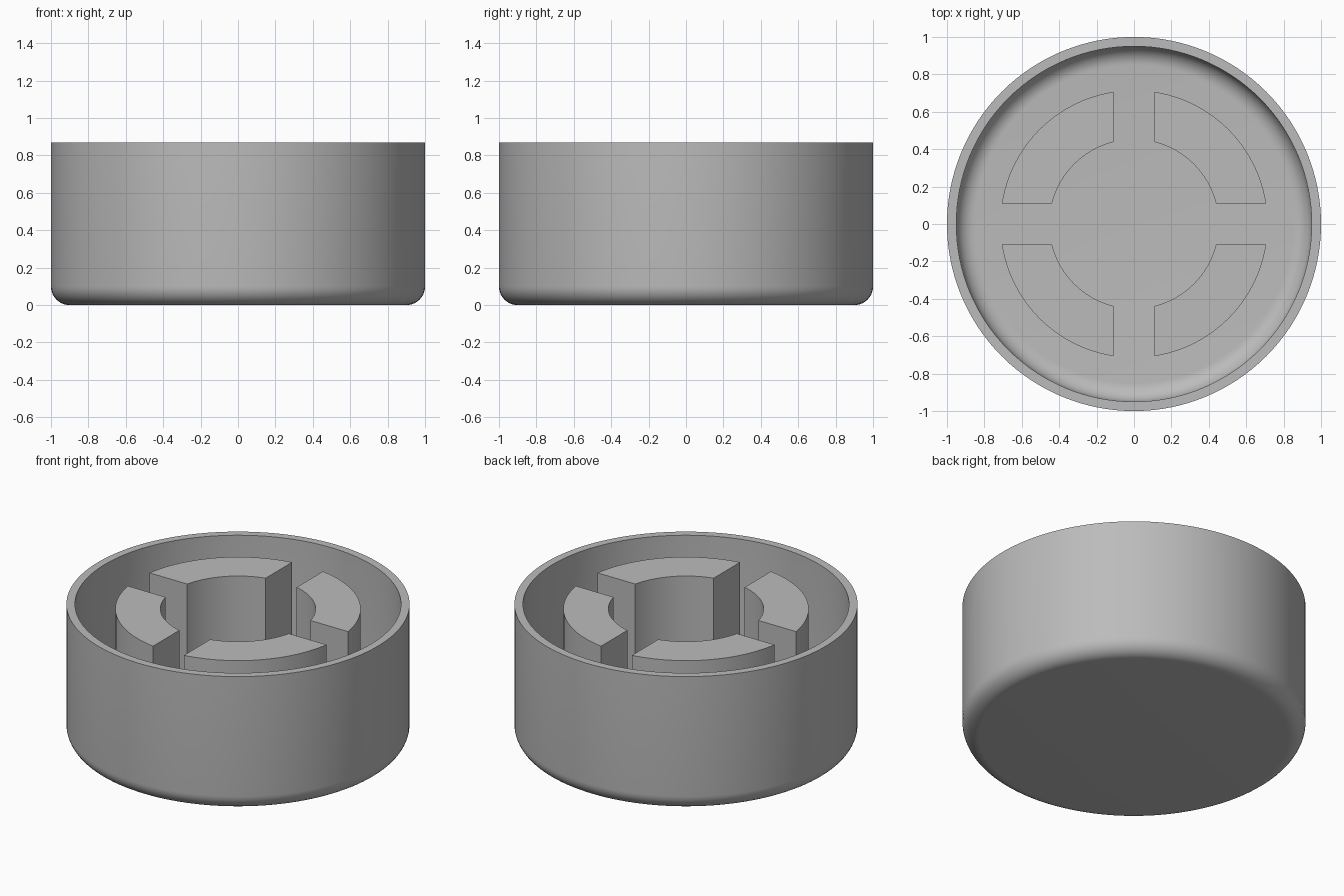
import bpy, bmesh
from math import sin, cos, asin, pi, radians

cube = bpy.data.objects.get("Cube")
if cube:
    bpy.data.objects.remove(cube, do_unlink=True)

grey = bpy.data.materials.new("neutral_grey")
grey.use_nodes = True
colour = (0.5, 0.5, 0.5, 1)
grey.diffuse_color = colour
grey.node_tree.nodes["Principled BSDF"].inputs["Base Color"].default_value = colour

HEIGHT, WALL, FLOOR, FILLET = 0.87, 0.05, 0.05, 0.1
RING_OUT, RING_IN, RING_TOP, HALF_SLOT = 0.715, 0.452, 0.84, 0.11
SIDES, STEPS = 128, 10


def finish(name, bm):
    bmesh.ops.recalc_face_normals(bm, faces=bm.faces)
    mesh = bpy.data.meshes.new(name)
    bm.to_mesh(mesh)
    bm.free()
    mesh.materials.append(grey)
    obj = bpy.data.objects.new(name, mesh)
    bpy.context.collection.objects.link(obj)
    bpy.ops.object.select_all(action="DESELECT")
    obj.select_set(True)
    bpy.context.view_layer.objects.active = obj
    bpy.ops.object.shade_smooth_by_angle(angle=radians(30))
    return obj


def fillet(radius, base):
    """Quarter round from the flat base up to the wall."""
    return [(radius - FILLET + FILLET * sin(a), base + FILLET - FILLET * cos(a))
            for a in (pi / 2 * i / STEPS for i in range(STEPS + 1))]


# Round cup: rounded outside, rim, rounded inside, flat discs at both ends
profile = fillet(1, 0) + [(1, HEIGHT), (1 - WALL, HEIGHT)]
profile += reversed(fillet(1 - WALL, FLOOR))
bm = bmesh.new()
rings = [[bm.verts.new((r * cos(2 * pi * i / SIDES), r * sin(2 * pi * i / SIDES), z))
          for i in range(SIDES)] for r, z in profile]
for low, high in zip(rings, rings[1:]):
    for i in range(SIDES):
        j = (i + 1) % SIDES
        bm.faces.new((low[i], low[j], high[j], high[i]))
bm.faces.new(rings[0])
bm.faces.new(rings[-1])
finish("cup", bm)


# Four ring segments separated by parallel-sided slots
def arc(radius, turn):
    start = asin(HALF_SLOT / radius)
    span = pi / 2 - 2 * start
    count = 24
    return [(radius * cos(turn + start + span * i / count),
             radius * sin(turn + start + span * i / count), FLOOR)
            for i in range(count + 1)]


for k, place in enumerate(("back_left", "back_right", "front_right", "front_left")):
    turn = k * pi / 2
    bm = bmesh.new()
    outline = arc(RING_OUT, turn) + arc(RING_IN, turn)[::-1]
    base = bm.faces.new([bm.verts.new(p) for p in outline])
    top = bmesh.ops.extrude_face_region(bm, geom=[base], use_keep_orig=True)["geom"]
    bmesh.ops.translate(bm, vec=(0, 0, RING_TOP - FLOOR),
                        verts=[v for v in top if isinstance(v, bmesh.types.BMVert)])
    finish("ring_segment_" + place, bm)
